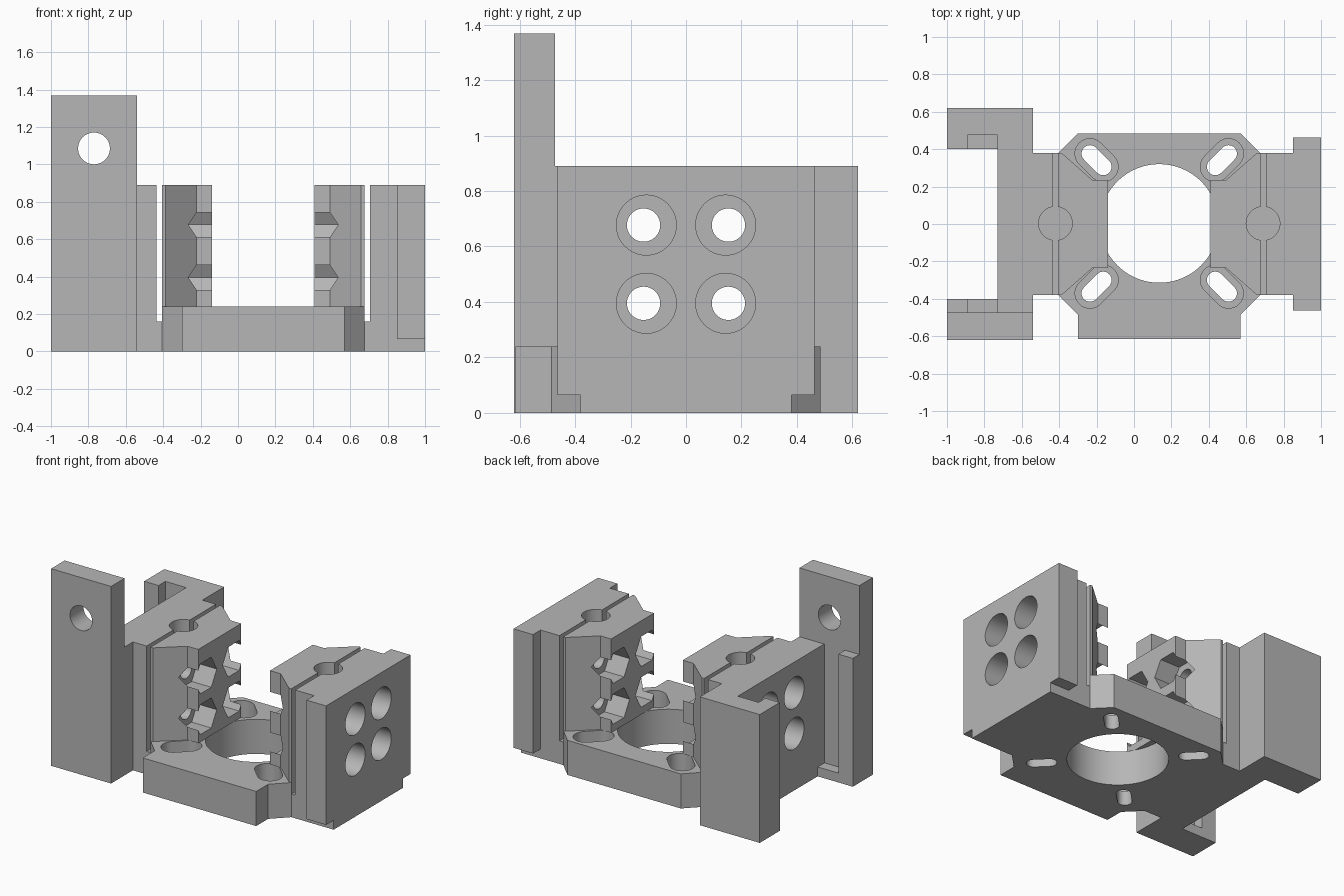
import bpy, bmesh, math

cube = bpy.data.objects.get("Cube")
if cube:
    bpy.data.objects.remove(cube, do_unlink=True)

grey = bpy.data.materials.new("plain grey")
grey.use_nodes = True
GREY = (0.47, 0.47, 0.47, 1)
grey.diffuse_color = GREY
grey.node_tree.nodes["Principled BSDF"].inputs["Base Color"].default_value = GREY

MID_X = 0.135          # symmetry plane of the two jaws
TOP, DECK = 0.89, 0.24
SLOT_Z, STEP_Z = 0.16, 0.065


def prism(name, pts, lo, hi, axis="z"):
    """Extrude a flat outline along an axis."""
    place = {"x": lambda a, b, t: (t, a, b),
             "y": lambda a, b, t: (a, t, b),
             "z": lambda a, b, t: (a, b, t)}[axis]
    bm = bmesh.new()
    rings = [[bm.verts.new(place(a, b, t)) for a, b in pts] for t in (lo, hi)]
    bm.faces.new(rings[0])
    bm.faces.new(rings[1])
    n = len(pts)
    for i in range(n):
        j = (i + 1) % n
        bm.faces.new((rings[0][i], rings[0][j], rings[1][j], rings[1][i]))
    bmesh.ops.recalc_face_normals(bm, faces=bm.faces[:])
    mesh = bpy.data.meshes.new(name)
    bm.to_mesh(mesh)
    bm.free()
    mesh.materials.append(grey)
    obj = bpy.data.objects.new(name, mesh)
    bpy.context.collection.objects.link(obj)
    return obj


def rect(x0, x1, y0, y1):
    return [(x0, y0), (x1, y0), (x1, y1), (x0, y1)]


def circle(cx, cy, r, n=64):
    return [(cx + r * math.cos(math.tau * i / n),
             cy + r * math.sin(math.tau * i / n)) for i in range(n)]


def stadium(cx, cy, r, half, angle, n=16):
    """Rounded slot outline pointing along an angle."""
    pts = []
    for end in (0, 1):
        a = angle + end * math.pi
        for i in range(n + 1):
            t = a - math.pi / 2 + math.pi * i / n
            pts.append((cx + half * math.cos(a) + r * math.cos(t),
                        cy + half * math.sin(a) + r * math.sin(t)))
    return pts


def activate(obj):
    bpy.ops.object.select_all(action="DESELECT")
    obj.select_set(True)
    bpy.context.view_layer.objects.active = obj


def cut(obj, pts, lo, hi, axis="z"):
    cutter = prism("cutter", pts, lo, hi, axis)
    cutter.hide_render = True
    mod = obj.modifiers.new("cut", "BOOLEAN")
    mod.operation = "DIFFERENCE"
    mod.solver = "EXACT"
    mod.object = cutter
    activate(obj)
    bpy.ops.object.modifier_apply(modifier=mod.name)
    bpy.data.objects.remove(cutter, do_unlink=True)


def flip(pts, side):
    """Mirror an outline across the middle of the jaws."""
    return [(2 * MID_X - x, y) for x, y in pts] if side == "right" else pts


def span(a, b, side):
    return (2 * MID_X - b, 2 * MID_X - a) if side == "right" else (a, b)


def mirror_y(half):
    """Close an outline whose listed half has y > 0."""
    return half + [(x, -y) for x, y in reversed(half)]


parts = []

# Base plate with the big bore and four radial slots
base = prism("base_plate", [(-0.30, -0.615), (0.57, -0.615), (0.57, -0.485),
                            (0.675, -0.38), (0.675, 0.38), (0.57, 0.485),
                            (-0.30, 0.485), (-0.405, 0.38), (-0.405, -0.38),
                            (-0.30, -0.485)], 0, DECK)
cut(base, circle(MID_X, 0.003, 0.317, 96), -0.1, 0.5)
for sx in (-1, 1):
    for sy in (-1, 1):
        at = (MID_X + sx * 0.335, 0.003 + sy * 0.338)
        angle = math.atan2(sy, sx)
        cut(base, stadium(*at, 0.08, 0.05, angle), 0.1, 0.5)
        cut(base, stadium(*at, 0.045, 0.05, angle), -0.1, 0.5)
parts.append(base)

# Screw positions: y sign and height
screws = [(s, z) for s in (-1, 1) for z in (0.395, 0.677)]

walls = {
    "left": mirror_y([(-0.435, 0.38), (-0.54, 0.38), (-0.54, 0.62),
                      (-1.0, 0.62), (-1.0, 0.40), (-0.73, 0.40)]),
    "right": rect(0.705, 1.0, -0.38, 0.38),
}

for side in ("left", "right"):
    pin = flip(circle(-0.42, 0.003, 0.09), side)

    # Jaw with tapered flanks and nut pockets
    jaw = prism(side + "_jaw", flip(mirror_y(
        [(-0.405, 0.38), (-0.387, 0.38), (-0.222, 0.235), (-0.14, 0.235)]), side),
        DECK, TOP)
    for s, z in screws:
        cut(jaw, circle(s * 0.153, z, 0.12, 6), *span(-0.29, 0, side), "x")
        cut(jaw, circle(s * 0.153, z, 0.06), *span(-0.5, 0, side), "x")

    # Outer wall with recessed screw holes
    wall = prism(side + "_wall", walls[side], 0, TOP)
    for s, z in screws:
        cut(wall, circle(s * 0.143, z, 0.108), *span(-0.8, -0.53, side), "x")
        cut(wall, circle(s * 0.153, z, 0.06), *span(-0.8, -0.3, side), "x")

    # Floor of the thin slot, and the round pin hole across it
    floor = prism(side + "_slot_floor",
                  flip(rect(-0.435, -0.405, -0.38, 0.38), side), 0, SLOT_Z)
    for obj in (jaw, wall, base):
        cut(obj, pin, SLOT_Z, 1.2)
    parts += [jaw, wall, floor]

# Connector pockets in the left arms, matching tongues on the right wall
left_wall = bpy.data.objects["left_wall"]
for s, label in ((-1, "front"), (1, "back")):
    ys = sorted((s * 0.36, s * 0.475))
    cut(left_wall, rect(-0.89, -0.73, *ys), STEP_Z, 1.2)
    ys = sorted((s * 0.38, s * 0.463))
    parts.append(prism(label + "_tongue", rect(0.85, 1.0, *ys), STEP_Z, TOP))

# Tall mounting post
post = prism("mounting_post", rect(-1.0, -0.54, -0.62, -0.472), TOP, 1.367)
cut(post, circle(-0.77, 1.085, 0.085), -0.8, -0.3, "y")
parts.append(post)

for obj in parts:
    activate(obj)
    bpy.ops.object.shade_smooth_by_angle(angle=math.radians(30))
